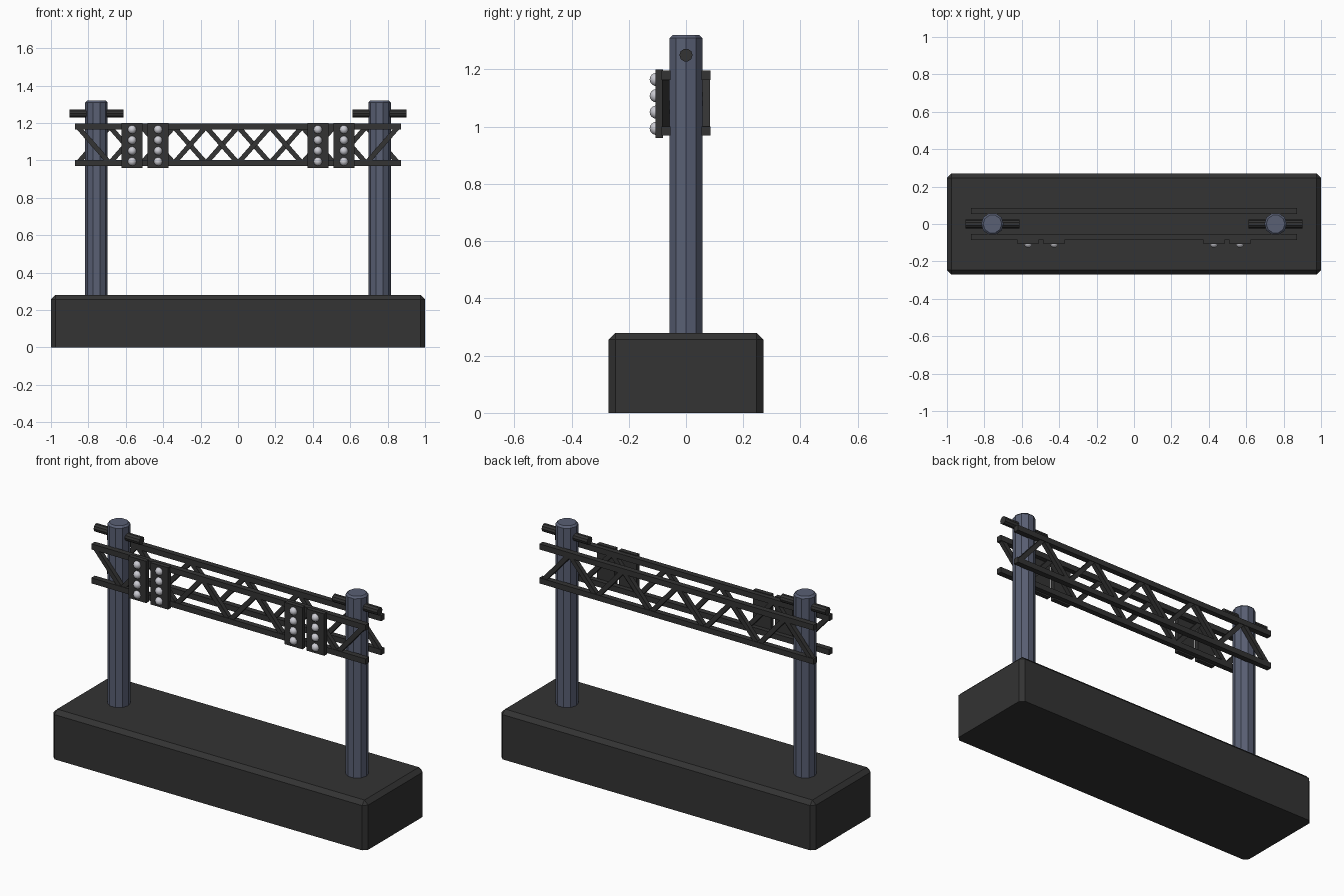
import bpy, bmesh, math
from mathutils import Matrix, Vector

if "Cube" in bpy.data.objects:
    bpy.data.objects.remove(bpy.data.objects["Cube"])


def material(name, rgb):
    m = bpy.data.materials.new(name)
    m.diffuse_color = (*rgb, 1)
    m.use_nodes = True
    m.node_tree.nodes["Principled BSDF"].inputs["Base Color"].default_value = m.diffuse_color
    return m


DARK = material("charcoal", (0.033, 0.033, 0.033))
STEEL = material("blue_grey_steel", (0.10, 0.116, 0.175))
LAMP = material("pale_lamp", (0.60, 0.60, 0.65))


def finish(bm, name, mat):
    bmesh.ops.recalc_face_normals(bm, faces=bm.faces)
    me = bpy.data.meshes.new(name)
    bm.to_mesh(me)
    bm.free()
    me.materials.append(mat)
    ob = bpy.data.objects.new(name, me)
    bpy.context.collection.objects.link(ob)
    return ob


def add_box(bm, centre, size, rot=Matrix.Identity(4)):
    m = Matrix.Translation(centre) @ rot @ Matrix.Diagonal((*size, 1))
    bmesh.ops.create_cube(bm, size=1, matrix=m)


def bevel(bm, edges, width):
    bmesh.ops.bevel(bm, geom=edges, offset=width, segments=1,
                    profile=0.5, affect='EDGES')


# Base: every edge chamfered except the bottom rim
bm = bmesh.new()
add_box(bm, (0, 0, 0.14), (2, 0.54, 0.28))
bevel(bm, [e for e in bm.edges if max(v.co.z for v in e.verts) > 0.1], 0.023)
finish(bm, "base", DARK)

# Posts and the short pipes through their tops
for side, sx in (("left", -1), ("right", 1)):
    bm = bmesh.new()
    bmesh.ops.create_cone(
        bm, cap_ends=True, segments=10, radius1=0.06, radius2=0.06, depth=1.06,
        matrix=Matrix.Translation((sx * 0.757, 0, 0.79))
        @ Matrix.Rotation(math.pi / 2, 4, 'Z'))
    bevel(bm, [e for e in bm.edges if min(v.co.z for v in e.verts) > 1.3], 0.01)
    finish(bm, side + "_post", STEEL)

    bm = bmesh.new()
    bmesh.ops.create_cone(
        bm, cap_ends=True, segments=10, radius1=0.023, radius2=0.023, depth=0.29,
        matrix=Matrix.Translation((sx * 0.757, 0, 1.25))
        @ Matrix.Rotation(math.pi / 2, 4, 'Y'))
    finish(bm, side + "_pipe", DARK)

# Two truss frames whose zigzags are opposite in phase
HALF, TOP, BOTTOM, BAYS = 0.872, 1.18, 0.985, 10
for name, y, phase in (("front_truss", -0.07, 0), ("back_truss", 0.07, 1)):
    bm = bmesh.new()
    for z in (TOP, BOTTOM):
        add_box(bm, (0, y, z), (HALF * 2, 0.032, 0.032))
    step = (HALF * 2 - 0.03) / BAYS
    nodes = [Vector((-HALF + 0.015 + i * step, y,
                     TOP if (i + phase) % 2 == 0 else BOTTOM))
             for i in range(BAYS + 1)]
    for a, b in zip(nodes, nodes[1:]):
        d = b - a
        add_box(bm, (a + b) / 2, (d.length, 0.026, 0.026),
                Matrix.Rotation(-math.atan2(d.z, d.x), 4, 'Y'))
    finish(bm, name, DARK)

# Lamp panels with four round lamps each
for i, x in enumerate((-0.566, -0.427, 0.427, 0.566), 1):
    bm = bmesh.new()
    add_box(bm, (x, -0.093, 1.08), (0.113, 0.026, 0.24))
    finish(bm, f"lamp_panel_{i}", DARK)

    bm = bmesh.new()
    for k in range(4):
        bmesh.ops.create_uvsphere(
            bm, u_segments=12, v_segments=8, radius=0.023,
            matrix=Matrix.Translation((x, -0.104, 0.994 + k * 0.057)))
    for f in bm.faces:
        f.smooth = True
    finish(bm, f"lamps_{i}", LAMP)
